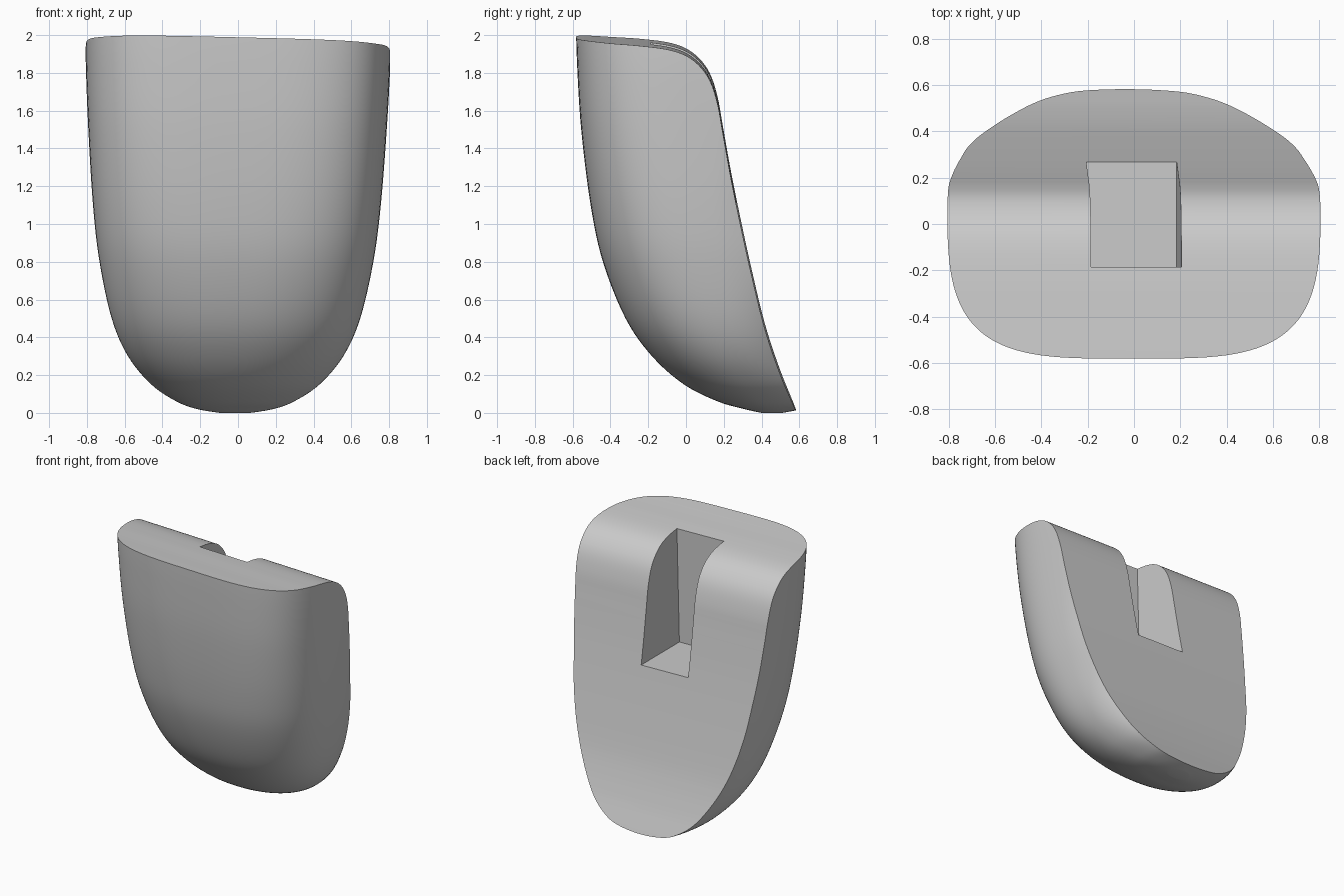
import bpy
import bmesh
from math import cos, sin, pi

cube = bpy.data.objects.get("Cube")
if cube:
    bpy.data.objects.remove(cube, do_unlink=True)

TILT = 0.024  # slight sideways lean of the back face and the slot


def spline(keys, steps):
    """Catmull-Rom samples through a list of tuples."""
    out = []
    last = len(keys) - 1
    for i in range(last):
        a, b, c, d = keys[max(i - 1, 0)], keys[i], keys[i + 1], keys[min(i + 2, last)]
        for k in range(steps):
            t = k / steps
            out.append([0.5 * (2 * q + (r - p) * t + (2 * p - 5 * q + 4 * r - s) * t * t
                               + (3 * q - p - 3 * r + s) * t ** 3)
                        for p, q, r, s in zip(a, b, c, d)])
    out.append(list(keys[-1]))
    return out


def loft(name, rings):
    """Skin closed rings of points and cap both ends."""
    bm = bmesh.new()
    loops = [[bm.verts.new(p) for p in ring] for ring in rings]
    for lo, hi in zip(loops, loops[1:]):
        for i in range(len(lo)):
            j = (i + 1) % len(lo)
            bm.faces.new((lo[i], lo[j], hi[j], hi[i]))
    bm.faces.new(loops[0][::-1])
    bm.faces.new(loops[-1])
    bmesh.ops.recalc_face_normals(bm, faces=bm.faces)
    mesh = bpy.data.meshes.new(name)
    bm.to_mesh(mesh)
    bm.free()
    obj = bpy.data.objects.new(name, mesh)
    bpy.context.collection.objects.link(obj)
    return obj


def prism(name, profile, x0, x1):
    """Extrude a (y, z) profile along x, leaning with the tilt."""
    return loft(name, [[(x + TILT * (z - 1.55), y, z - TILT * x) for y, z in profile]
                       for x in (x0, x1)])


def cut(target, cutter, operation):
    mod = target.modifiers.new("cut", 'BOOLEAN')
    mod.operation = operation
    mod.solver = 'EXACT'
    mod.object = cutter
    bpy.context.view_layer.objects.active = target
    bpy.ops.object.modifier_apply(modifier=mod.name)
    bpy.data.objects.remove(cutter, do_unlink=True)


# Rounded outer shell: height, half width, front y, middle y, back radius
keys = [(0, .08, .40, .45, .06), (.02, .20, .31, .45, .16), (.06, .31, .17, .41, .34),
        (.15, .445, -.01, .34, .45), (.3, .57, -.18, .26, .5), (.5, .658, -.32, .2, .6),
        (.8, .725, -.44, .15, .8), (1.1, .762, -.505, .125, .8), (1.5, .79, -.555, .125, 1),
        (1.85, .806, -.577, .15, 1), (2.1, .806, -.584, .15, 1)]
SIDES = 128
rings = []
for z, w, front, mid, back in spline(keys, 6):
    n = 2.1 + 0.83 * z
    shift = -0.015 * max(0, 1 - z / 1.8)
    ring = []
    for i in range(SIDES):
        a = 2 * pi * (i + 0.5) / SIDES
        c, s = cos(a), sin(a)
        if s < 0:  # squarer towards the front and the top
            x = w * abs(c) ** (2 / n) * (1 if c > 0 else -1)
            y = mid - (mid - front) * abs(s) ** (2 / n)
        else:
            x, y = w * c, mid + back * s
        ring.append((x + shift, y, z))
    rings.append(ring)
crown = loft("crown_shell", rings)

# Sloping back that rolls over into the top
profile = spline([(.66, -.18), (.58, .02), (.497, .22), (.417, .46), (.346, .75),
                  (.291, 1.0), (.24, 1.25), (.195, 1.5), (.168, 1.65), (.13, 1.77),
                  (.075, 1.852), (0, 1.91), (-.1, 1.943), (-.25, 1.962), (-.4, 1.973),
                  (-.58, 1.988), (-.9, 2.01)], 6)
back_form = prism("back_form", profile + [[-.9, -.3], [.66, -.3]], -1, 1)
cut(crown, back_form, 'INTERSECT')

# Slot in the upper back
slot = prism("slot_cutter", [(-.185, 1.11), (.8, 1.11), (.8, 2.4), (-.185, 2.4)], -.195, .195)
cut(crown, slot, 'DIFFERENCE')

# Single grey colour
grey = bpy.data.materials.new("plain_grey")
grey.use_nodes = True
colour = (0.6, 0.6, 0.6, 1)
grey.diffuse_color = colour
grey.node_tree.nodes["Principled BSDF"].inputs["Base Color"].default_value = colour
crown.data.materials.clear()
crown.data.materials.append(grey)

bpy.ops.object.select_all(action='DESELECT')
crown.select_set(True)
bpy.context.view_layer.objects.active = crown
bpy.ops.object.shade_smooth_by_angle(angle=pi / 6)
